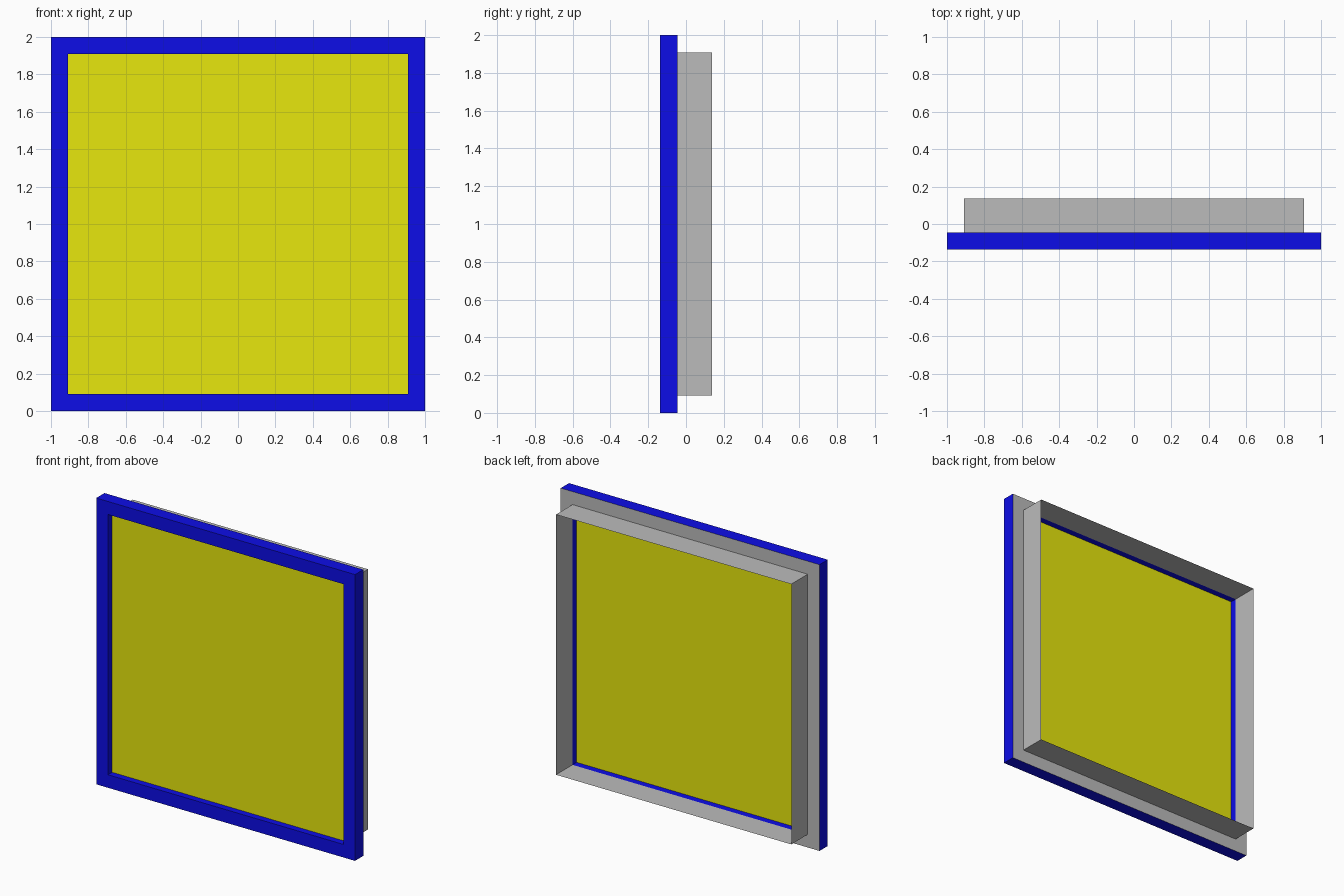
import bpy
import bmesh

cube = bpy.data.objects.get("Cube")
if cube:
    bpy.data.objects.remove(cube, do_unlink=True)

UNIT = 1 / 11                 # thickness of the frame bars
OUTER, INNER = 1.0, 1.0 - UNIT
FRONT, BACK = -1.5 * UNIT, 1.5 * UNIT
FRAME_BACK = FRONT + UNIT
PANEL_Y = FRONT + UNIT / 2


def make_material(name, rgb):
    mat = bpy.data.materials.new(name)
    mat.use_nodes = True
    color = (*rgb, 1.0)
    mat.diffuse_color = color
    mat.node_tree.nodes["Principled BSDF"].inputs["Base Color"].default_value = color
    return mat


blue = make_material("blue", (0.005, 0.005, 1.0))
yellow = make_material("yellow", (1.0, 1.0, 0.005))
gray = make_material("gray", (0.5, 0.5, 0.5))


def square_loop(bm, half, y):
    corners = ((-1, -1), (1, -1), (1, 1), (-1, 1))
    return [bm.verts.new((half * x, y, 1 + half * z)) for x, z in corners]


def add_object(bm, name, *materials):
    mesh = bpy.data.meshes.new(name)
    bm.to_mesh(mesh)
    bm.free()
    for mat in materials:
        mesh.materials.append(mat)
    obj = bpy.data.objects.new(name, mesh)
    bpy.context.collection.objects.link(obj)
    return obj


def sweep_square(profile, closed):
    """Carry a (half width, y) profile around the square outline."""
    bm = bmesh.new()
    loops = [square_loop(bm, half, y) for half, y in profile]
    pairs = list(zip(loops, loops[1:]))
    if closed:
        pairs.append((loops[-1], loops[0]))
    for a, b in pairs:
        for i in range(4):
            j = (i + 1) % 4
            bm.faces.new((a[i], a[j], b[j], b[i]))
    bmesh.ops.recalc_face_normals(bm, faces=bm.faces)
    bm.normal_update()
    return bm


# Blue square frame with a gray rear face
bm = sweep_square([(OUTER, FRONT), (OUTER, FRAME_BACK),
                   (INNER, FRAME_BACK), (INNER, FRONT)], True)
for face in bm.faces:
    face.material_index = 1 if face.normal.y > 0.5 else 0
add_object(bm, "frame", blue, gray)

# Thin gray skirt, open at the back
add_object(sweep_square([(INNER, FRAME_BACK), (INNER, BACK)], False),
           "rear_skirt", gray)

# Yellow panel halfway into the frame
bm = bmesh.new()
bm.faces.new(square_loop(bm, INNER, PANEL_Y))
add_object(bm, "panel", yellow)
